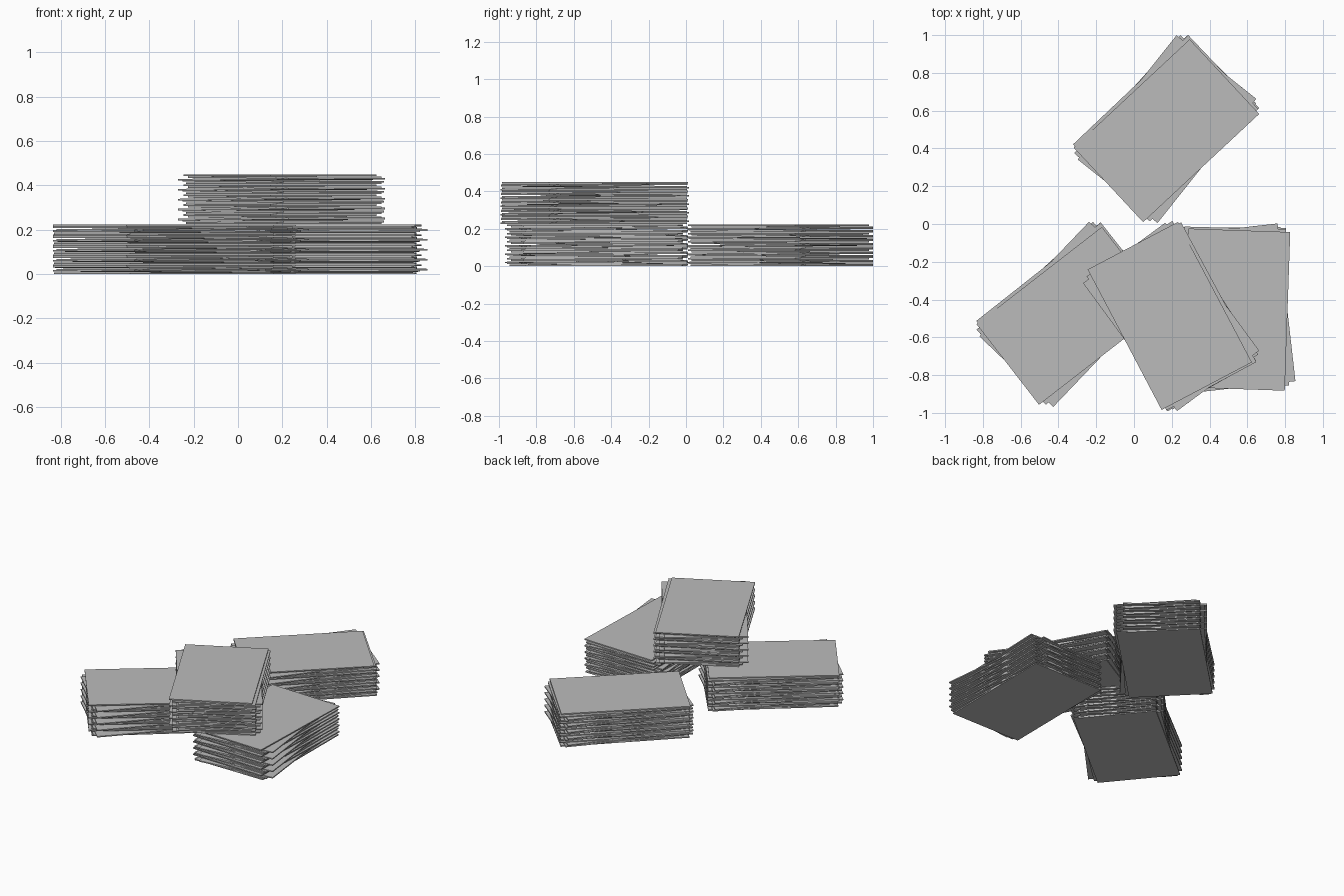
import bpy, bmesh, math
from mathutils import Matrix

if "Cube" in bpy.data.objects:
    bpy.data.objects.remove(bpy.data.objects["Cube"])

LENGTH, WIDTH, STACK_H = 0.84, 0.54, 0.223
BUNDLES = 5

# One bundle, bottom to top: twist in degrees, shift along, shift across, pitch in degrees
SHEETS = [
    (1.5, 0.006, 0.004, 0.0),
    (5.0, -0.004, 0.006, 0.3),
    (8.5, 0.000, -0.004, -0.3),
    (0.5, 0.004, 0.010, 0.2),
    (0.0, -0.008, -0.008, 0.0),
]
PITCH = STACK_H / (BUNDLES * len(SHEETS))
THICK = PITCH * 0.88

paper = bpy.data.materials.new("paper_grey")
paper.diffuse_color = (0.5, 0.5, 0.5, 1)
paper.use_nodes = True
paper.node_tree.nodes["Principled BSDF"].inputs["Base Color"].default_value = paper.diffuse_color


def sheet_stack(name, x, y, z, angle):
    """Pile of loosely twisted rectangular sheets."""
    bm = bmesh.new()
    count = BUNDLES * len(SHEETS)
    for i in range(count):
        twist, along, across, tilt = SHEETS[i % len(SHEETS)]
        if i == 0:
            tilt = 0
        m = (Matrix.Translation((along, across, THICK / 2 + i * (STACK_H - THICK) / (count - 1)))
             @ Matrix.Rotation(math.radians(twist), 4, 'Z')
             @ Matrix.Rotation(math.radians(tilt), 4, 'Y')
             @ Matrix.Diagonal((LENGTH, WIDTH, THICK, 1)))
        bmesh.ops.create_cube(bm, size=1, matrix=m)
    mesh = bpy.data.meshes.new(name)
    bm.to_mesh(mesh)
    bm.free()
    mesh.materials.append(paper)
    ob = bpy.data.objects.new(name, mesh)
    ob.location = (x, y, z)
    ob.rotation_euler.z = math.radians(angle)
    bpy.context.collection.objects.link(ob)


# Three piles on the ground, one resting across the front two
sheet_stack("left_stack", -0.335, -0.475, 0, 37.8)
sheet_stack("right_stack", 0.535, -0.445, 0, 88)
sheet_stack("back_stack", 0.172, 0.505, 0, 43)
sheet_stack("upper_stack", 0.2, -0.49, 0.226, -62.2)
